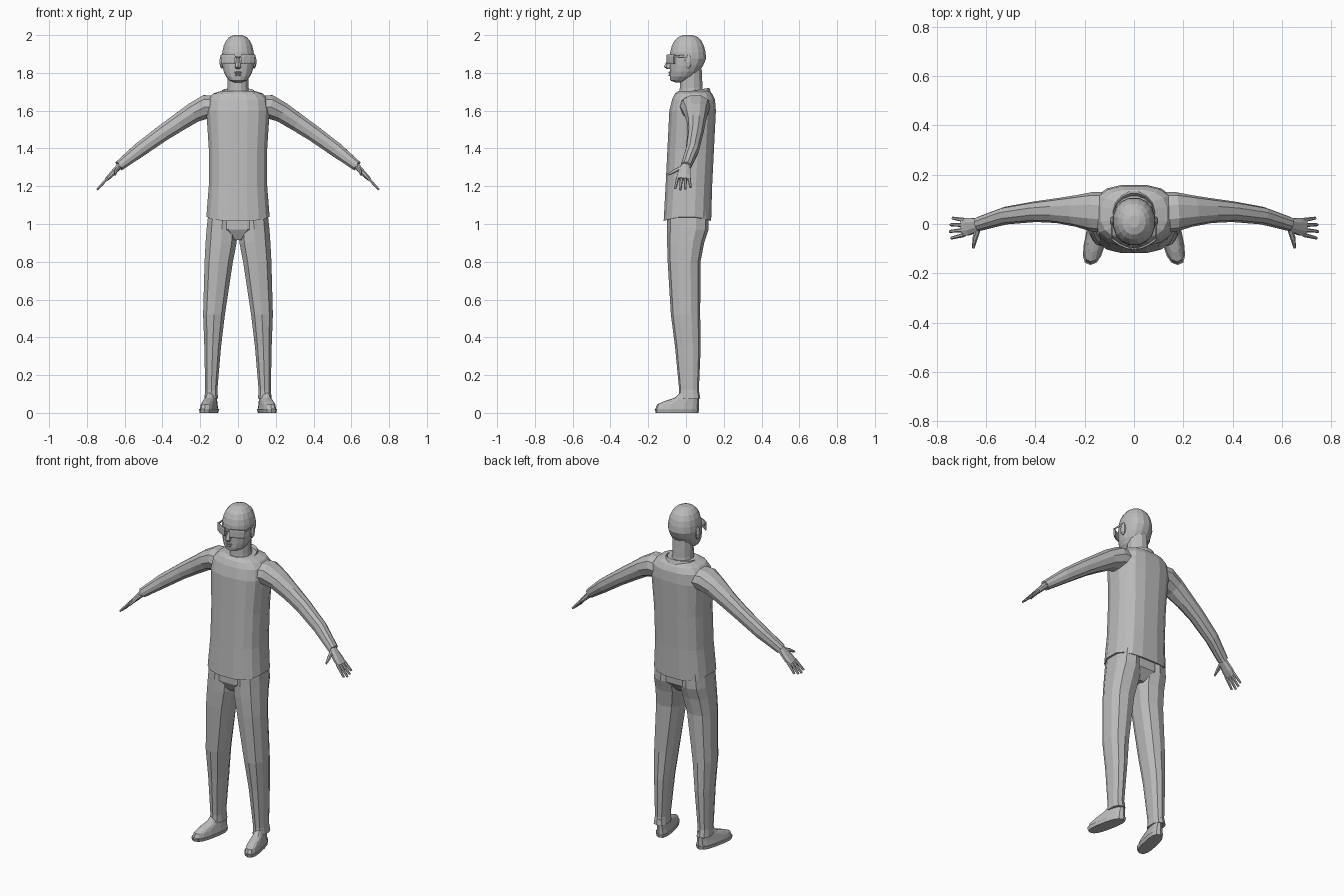
import bpy, bmesh
from math import sin, cos, pi, copysign
from mathutils import Vector

cube = bpy.data.objects.get("Cube")
if cube:
    bpy.data.objects.remove(cube)

shade = (.5, .5, .5, 1)
grey = bpy.data.materials.new("plain grey")
grey.use_nodes = True
grey.diffuse_color = shade
grey.node_tree.nodes["Principled BSDF"].inputs["Base Color"].default_value = shade


def outline(sides, power):
    """Unit rounded-box outline; a higher power is squarer."""
    points = []
    for i in range(sides):
        angle = 2 * pi * (i + .5) / sides
        c, s = cos(angle), sin(angle)
        points.append((copysign(abs(c) ** (2 / power), c), copysign(abs(s) ** (2 / power), s)))
    return points


def skin(name, rings):
    """Bridge successive rings and cap both ends."""
    bm = bmesh.new()
    loops = [[bm.verts.new(co) for co in ring] for ring in rings]
    for lower, upper in zip(loops, loops[1:]):
        for i in range(len(lower)):
            bm.faces.new((lower[i - 1], lower[i], upper[i], upper[i - 1]))
    bm.faces.new(loops[0])
    bm.faces.new(loops[-1])
    bmesh.ops.recalc_face_normals(bm, faces=bm.faces)
    mesh = bpy.data.meshes.new(name)
    bm.to_mesh(mesh)
    bm.free()
    mesh.materials.append(grey)
    bpy.context.collection.objects.link(bpy.data.objects.new(name, mesh))


def stack(name, levels, sides=12, power=2.4, side=1, dip=0, tilt=0, shear=0):
    """Loft level outlines given as (z, x min, x max, y front, y back)."""
    rings = []
    for z, left, right, front, back in levels:
        ring = []
        for c, s in outline(sides, power):
            x = (left + right + c * (right - left)) / 2
            y = (front + back + s * (back - front)) / 2
            # The dip curves only the bottom edge
            drop = 0 if rings else dip * s * s
            ring.append((side * (x - shear * y), y, z - drop + tilt * y))
        rings.append(ring)
    skin(name, rings)


def body(name, levels, **options):
    """Loft levels centred on x = 0, given as (z, half width, y front, y back)."""
    stack(name, [(z, -half, half, front, back) for z, half, front, back in levels], **options)


def blob(name, centre, radii, **options):
    """Low-poly ellipsoid."""
    (x, y, z), (wide, deep, high) = centre, radii
    levels = []
    for k in range(5):
        angle = pi * (k + .5) / 5
        w, d = wide * sin(angle), deep * sin(angle)
        levels.append((z - high * cos(angle), x - w, x + w, y - d, y + d))
    stack(name, levels, sides=8, power=2, **options)


def limb(name, path, sides=8, power=2.2, side=1):
    """Loft along a path of (x, y, z, thickness radius, y radius)."""
    points = [Vector(station[:3]) for station in path]
    rings = []
    for i, (*_, thick, deep) in enumerate(path):
        along = (points[min(i + 1, len(points) - 1)] - points[max(i - 1, 0)]).normalized()
        across = Vector((0, 1, 0))
        across = (across - along * across.dot(along)).normalized()
        normal = along.cross(across)
        ring = [points[i] + normal * c * thick + across * s * deep
                for c, s in outline(sides, power)]
        rings.append([(side * co.x, co.y, co.z) for co in ring])
    skin(name, rings)


# Shirt, collar and pelvis
body("shirt", [
    (1.04, .17, -.12, .135), (1.2, .157, -.11, .14), (1.4, .157, -.1, .15),
    (1.6, .17, -.09, .16), (1.66, .16, -.075, .155), (1.69, .135, -.06, .14),
    (1.705, .09, -.04, .12)], sides=16, power=2.7, dip=.025)
body("collar", [(1.67, .1, -.07, .135), (1.7, .085, -.055, .125), (1.68, .075, -.04, .11)],
     sides=16, power=2, tilt=.17)
body("pelvis", [(1.06, .15, -.1, .12), (.97, .15, -.1, .115), (.915, .03, -.07, .07)])

# Neck, then a head that is fuller on top, flat at the face and drawn forward at the chin
body("neck", [(1.66, .066, -.04, .1), (1.72, .057, -.035, .09), (1.82, .057, -.03, .085)], power=2)
head_levels = []
for k in range(11):
    angle = pi * (k + .5) / 11
    height, reach = -cos(angle), sin(angle) ** .7
    middle = .01 + .045 * min(0, height)
    head_levels.append((1.875 + .126 * height, .087 * reach,
                        max(middle - .098 * reach, -.087), middle + .098 * reach))
body("head", head_levels, sides=16, power=2.15)

# Face
body("nose", [(1.82, .012, -.1, -.07), (1.832, .018, -.117, -.07), (1.885, .007, -.09, -.07)],
     sides=6, power=2)
blob("upper_lip", (0, -.083, 1.802), (.022, .012, .006))
blob("lower_lip", (0, -.083, 1.788), (.02, .011, .006))
blob("glasses_bridge", (0, -.099, 1.885), (.02, .005, .006))

for side, label in ((1, "left_"), (-1, "right_")):
    # Glasses and ear
    limb(label + "lens", [(x, 5 * x * x - .1, 1.872, .025, .005) for x in (.016, .03, .06, .088)],
         power=4, side=side)
    blob(label + "temple", (.09, -.025, 1.888), (.004, .045, .006), side=side)
    blob(label + "ear", (.086, .012, 1.858), (.013, .02, .037), tilt=.1, side=side)

    # Sleeve and palm
    limb(label + "arm", [
        (.09, .045, 1.62, .06, .085), (.17, .05, 1.62, .066, .08), (.235, .053, 1.59, .056, .064),
        (.315, .054, 1.537, .05, .05), (.4, .05, 1.48, .045, .042), (.52, .034, 1.393, .04, .036),
        (.63, 0, 1.307, .028, .029)], sides=10, side=side)
    limb(label + "palm", [
        (.615, 0, 1.32, .019, .022), (.67, -.01, 1.262, .014, .038),
        (.695, -.014, 1.237, .011, .037)], side=side)

    # Fingers fan out and taper towards the tips
    for i, (finger, reach) in enumerate((("index", .95), ("middle", 1.06), ("ring", 1), ("little", .85))):
        path = []
        for t in (0, .5, 1):
            radius = .009 - .003 * t
            path.append((.688 + .055 * reach * t, .02 * i - .044 + t * (.007 * i - .013),
                         1.245 - .06 * reach * t, radius, radius))
        limb(label + finger + "_finger", path, sides=6, side=side)
    limb(label + "thumb", [
        (.632, -.018, 1.3, .011, .012), (.645, -.06, 1.28, .01, .011),
        (.651, -.097, 1.26, .005, .005)], sides=6, side=side)

    # Trouser leg
    stack(label + "trouser_leg", [
        (1.06, 0, .16, -.1, .12), (.97, 0, .17, -.1, .119), (.9, .004, .175, -.1, .096),
        (.8, .024, .18, -.097, .077), (.52, .067, .187, -.08, .075), (.35, .088, .18, -.058, .078),
        (.12, .108, .175, -.036, .068), (.075, .104, .18, -.038, .076)],
        sides=10, power=2.5, side=side)

    # Shoe: each level narrows a little and its toe steps back
    stack(label + "sole", [(0, .105, .184, -.16, .066), (.02, .1, .188, -.166, .07)],
          sides=14, power=2.7, side=side, shear=.2)
    stack(label + "shoe", [
        (z, .1 + z / 5, .188 - z / 5, toe, .068)
        for z, toe in ((.02, -.162), (.045, -.153), (.062, -.115), (.08, -.06), (.11, -.028))],
        sides=14, power=2.6, side=side, shear=.2)
